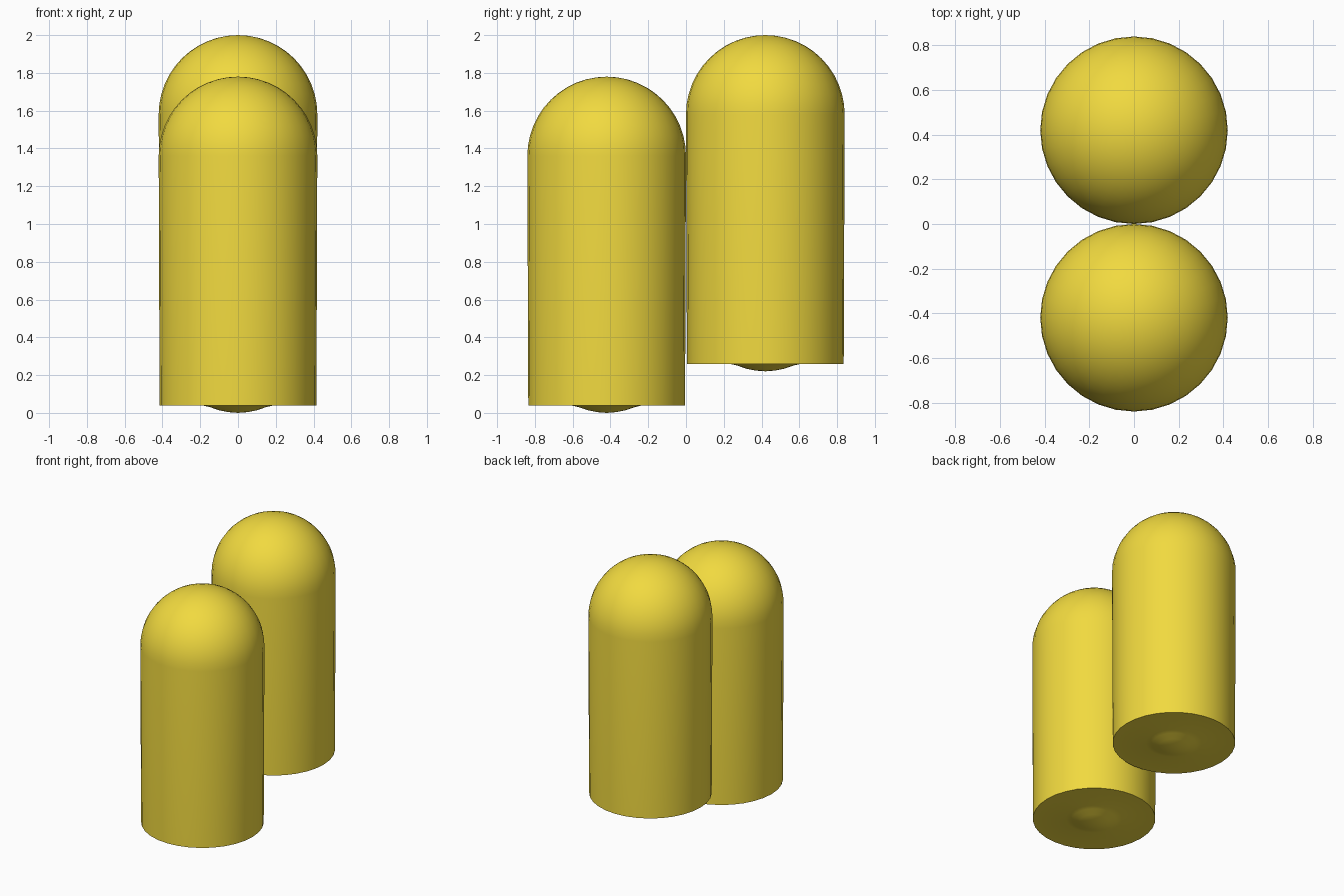
import bpy, bmesh, math

if "Cube" in bpy.data.objects:
    bpy.data.objects.remove(bpy.data.objects["Cube"])

R = 0.42          # body radius
DOME_Z = 1.36     # height where the dome starts
SEGMENTS = 32

mat = bpy.data.materials.new("yellow")
mat.diffuse_color = (0.88, 0.70, 0.05, 1)
mat.use_nodes = True
mat.node_tree.nodes["Principled BSDF"].inputs["Base Color"].default_value = mat.diffuse_color

# Half profile: bulged underside, slightly tapered wall, round dome
profile = [(0, 0.0), (0.05, 0.004), (0.10, 0.014), (0.15, 0.031), (0.19, 0.04), (0.415, 0.04)]
profile += [(R * math.cos(a), DOME_Z + R * math.sin(a))
            for a in (i * math.pi / 24 for i in range(12))]
profile.append((0, DOME_Z + R))


def rounded_post(name, y, z):
    bm = bmesh.new()
    verts = [bm.verts.new((r, 0, h)) for r, h in profile]
    edges = [bm.edges.new(pair) for pair in zip(verts, verts[1:])]
    bmesh.ops.spin(bm, geom=verts + edges, cent=(0, 0, 0), axis=(0, 0, 1),
                   angle=math.tau, steps=SEGMENTS)
    bmesh.ops.remove_doubles(bm, verts=bm.verts[:], dist=0.0005)
    bmesh.ops.recalc_face_normals(bm, faces=bm.faces[:])
    mesh = bpy.data.meshes.new(name)
    bm.to_mesh(mesh)
    bm.free()
    mesh.materials.append(mat)
    obj = bpy.data.objects.new(name, mesh)
    obj.location = (0, y, z)
    bpy.context.collection.objects.link(obj)
    bpy.ops.object.select_all(action='DESELECT')
    obj.select_set(True)
    bpy.context.view_layer.objects.active = obj
    bpy.ops.object.shade_smooth_by_angle(angle=math.radians(40))


# Low post in front, raised post behind
rounded_post("front_post", -R, 0)
rounded_post("back_post", R, 0.22)
